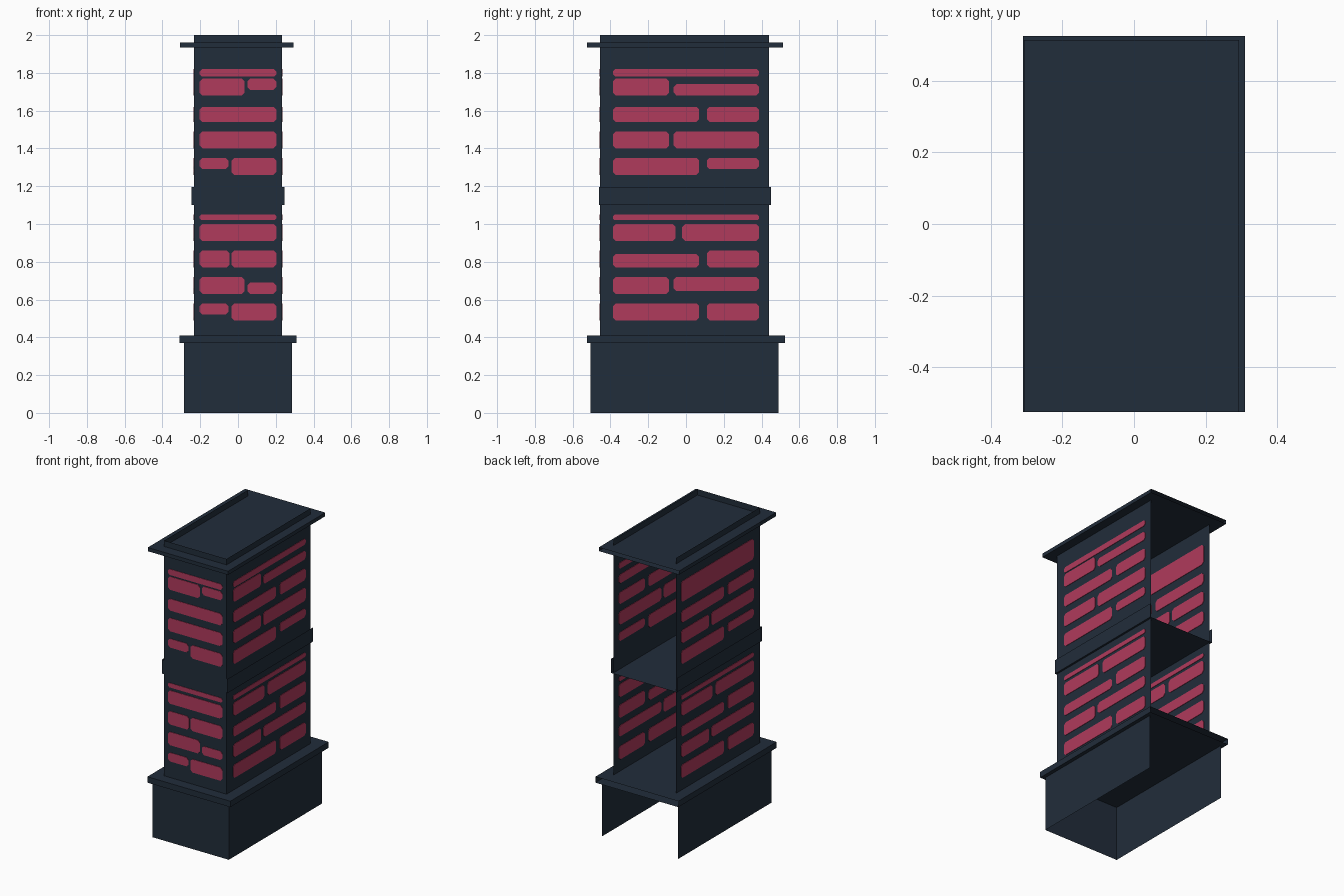
import bpy
import bmesh

if "Cube" in bpy.data.objects:
    bpy.data.objects.remove(bpy.data.objects["Cube"])


def material(name, rgb):
    m = bpy.data.materials.new(name)
    m.diffuse_color = (*rgb, 1)
    m.use_nodes = True
    m.node_tree.nodes["Principled BSDF"].inputs["Base Color"].default_value = m.diffuse_color
    return m


NAVY = material("dark slate", (0.0155, 0.026, 0.043))
RED = material("brick red", (0.434, 0.043, 0.107))


def finish(name, bm, mat):
    me = bpy.data.meshes.new(name)
    bm.to_mesh(me)
    bm.free()
    me.materials.append(mat)
    ob = bpy.data.objects.new(name, me)
    bpy.context.collection.objects.link(ob)
    return ob


# Thin sheet box: front, left and right walls, always open at the back
def shell(name, x0, x1, y0, y1, z0, z1, top=False, bottom=False):
    bm = bmesh.new()
    lo = [bm.verts.new((x, y, z0)) for x, y in ((x0, y1), (x0, y0), (x1, y0), (x1, y1))]
    hi = [bm.verts.new((v.co.x, v.co.y, z1)) for v in lo]
    for i in range(3):
        bm.faces.new((lo[i], lo[i + 1], hi[i + 1], hi[i]))
    if top:
        bm.faces.new(hi)
    if bottom:
        bm.faces.new(lo[::-1])
    return finish(name, bm, NAVY)


shell("plinth", -0.285, 0.285, -0.505, 0.49, 0, 0.37)
shell("plinth_ledge", -0.31, 0.31, -0.525, 0.525, 0.37, 0.41, top=True, bottom=True)
shell("shaft", -0.233, 0.233, -0.455, 0.44, 0.41, 2.0)
shell("middle_band", -0.246, 0.246, -0.461, 0.45, 1.10, 1.195, bottom=True)
shell("cap_plate", -0.307, 0.293, -0.525, 0.513, 1.935, 1.96, top=True, bottom=True)


# Bricks: (u0, u1, z0, z1) chamfered plates that show on both sides of the wall
def bricks(name, rects, place):
    bm = bmesh.new()
    t = 0.003
    for u0, u1, z0, z1 in rects:
        c = min(0.015, (z1 - z0) * 0.3)
        ring = [(u0 + c, z0), (u1 - c, z0), (u1, z0 + c), (u1, z1 - c),
                (u1 - c, z1), (u0 + c, z1), (u0, z1 - c), (u0, z0 + c)]
        outer = [bm.verts.new(place(u, t, z)) for u, z in ring]
        inner = [bm.verts.new(place(u, -t, z)) for u, z in ring]
        bm.faces.new(outer)
        bm.faces.new(inner[::-1])
        for i in range(8):
            j = (i + 1) % 8
            bm.faces.new((outer[j], outer[i], inner[i], inner[j]))
    bmesh.ops.recalc_face_normals(bm, faces=bm.faces)
    return finish(name, bm, RED)


F, S = 0.203, 0.387
front = [
    (-F, F, 1.78, 1.82), (-F, .035, 1.68, 1.77), (.05, F, 1.71, 1.77),
    (-F, F, 1.54, 1.62), (-F, F, 1.40, 1.49),
    (-.035, F, 1.26, 1.35), (-F, -.05, 1.29, 1.35),
    (-F, F, 1.02, 1.05), (-F, F, .91, 1.0),
    (-F, -.045, .77, .86), (-.035, F, .77, .86),
    (-F, .035, .63, .72), (.05, F, .63, .69),
    (-.035, F, .49, .58), (-F, -.05, .52, .58)]
top_rows = [(-S, S, 1.78, 1.82), (-S, -.09, 1.68, 1.77), (-.065, S, 1.68, 1.74)]
side = [
    (-S, .07, 1.54, 1.62), (.11, S, 1.54, 1.62),
    (-S, -.09, 1.40, 1.49), (-.065, S, 1.40, 1.49),
    (-S, .07, 1.26, 1.35), (.11, S, 1.29, 1.35),
    (-S, S, 1.02, 1.05), (-S, -.055, .91, 1.0), (-.02, S, .91, 1.0),
    (-S, .07, .77, .84), (.11, S, .77, .86),
    (-S, -.09, .63, .72), (-.065, S, .645, .72),
    (-S, .07, .49, .58), (.11, S, .49, .58)]

bricks("front_bricks", front, lambda u, d, z: (u, -0.455 - d, z))
bricks("right_bricks", top_rows + side, lambda u, d, z: (0.233 + d, u, z))
# The left wall repeats the pattern turned round, with one merged top course
bricks("left_bricks", [(-S, S, 1.68, 1.82)] + side,
       lambda u, d, z: (-0.233 - d, -u, z))
